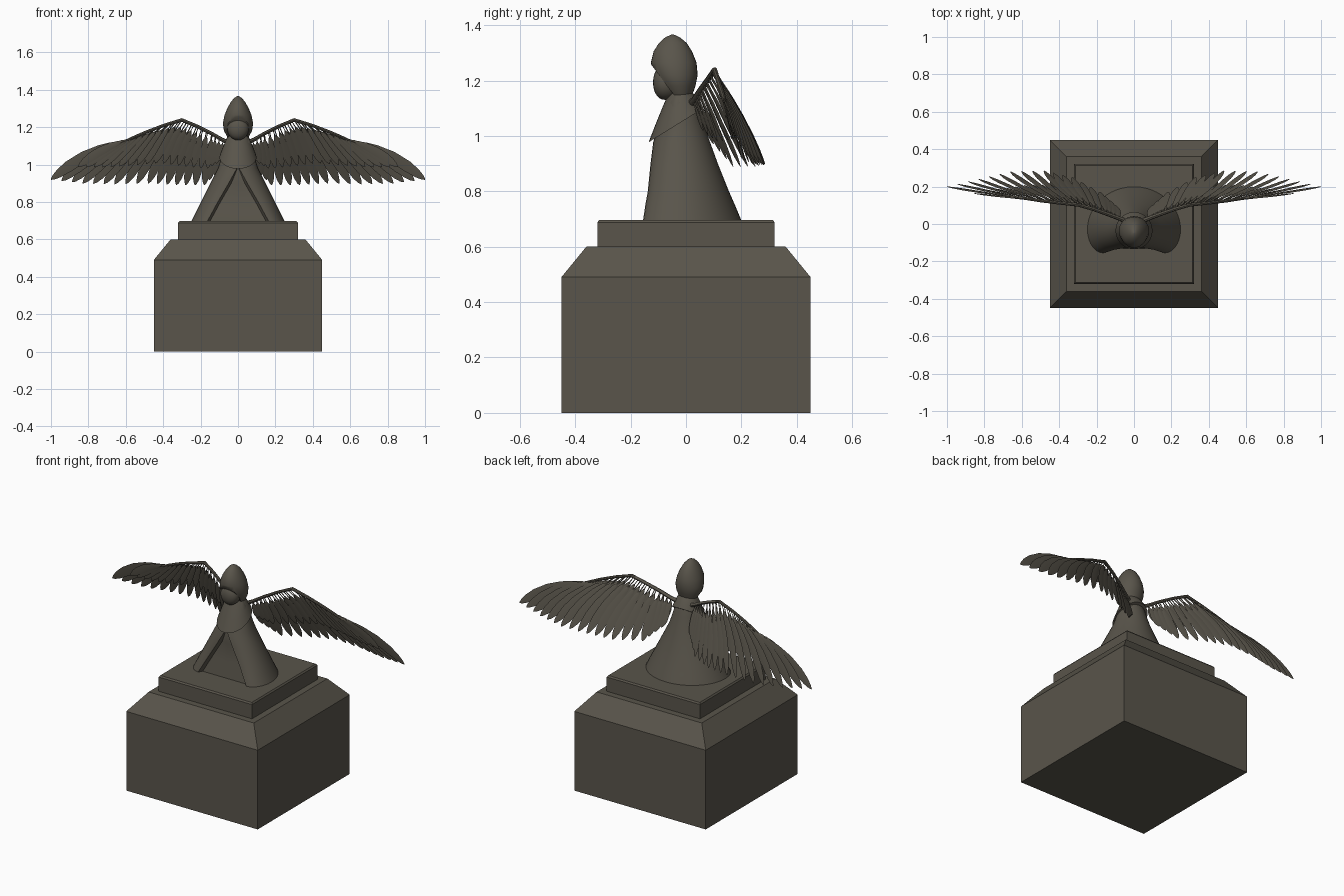
import bpy, bmesh, math
from mathutils import Vector

if "Cube" in bpy.data.objects:
    bpy.data.objects.remove(bpy.data.objects["Cube"])

stone = bpy.data.materials.new("weathered brown stone")
stone.diffuse_color = (0.10, 0.09, 0.07, 1)
stone.use_nodes = True
stone.node_tree.nodes["Principled BSDF"].inputs["Base Color"].default_value = stone.diffuse_color


def finish(bm, name, angle=35, mirror=False):
    bmesh.ops.recalc_face_normals(bm, faces=bm.faces)
    mesh = bpy.data.meshes.new(name)
    bm.to_mesh(mesh)
    bm.free()
    obj = bpy.data.objects.new(name, mesh)
    bpy.context.collection.objects.link(obj)
    mesh.materials.append(stone)
    bpy.ops.object.select_all(action='DESELECT')
    obj.select_set(True)
    bpy.context.view_layer.objects.active = obj
    bpy.ops.object.shade_smooth_by_angle(angle=math.radians(angle))
    if mirror:
        obj.modifiers.new("other side", 'MIRROR')
    return obj


def loft(bm, rings):
    """Skin a list of equal-length closed rings and cap both ends."""
    rows = [[bm.verts.new(p) for p in ring] for ring in rings]
    n = len(rows[0])
    for a, b in zip(rows, rows[1:]):
        for i in range(n):
            j = (i + 1) % n
            bm.faces.new((a[i], a[j], b[j], b[i]))
    bm.faces.new(rows[0])
    bm.faces.new(rows[-1])


def square(r, z):
    return [(-r, -r, z), (r, -r, z), (r, r, z), (-r, r, z)]


def oval(w, front, back, z, n=28):
    c, r = (front + back) / 2, (back - front) / 2
    return [(w * math.cos(2 * math.pi * i / n),
             c + r * math.sin(2 * math.pi * i / n), z) for i in range(n)]


def along(table, u):
    """Linear interpolation through a table of points, u in 0..1."""
    f = u * (len(table) - 1)
    i = min(int(f), len(table) - 2)
    return Vector(table[i]).lerp(Vector(table[i + 1]), f - i)


# pedestal with sloped shoulders, and the slab on top
bm = bmesh.new()
loft(bm, [square(.45, 0), square(.45, .49), square(.36, .6)])
finish(bm, "pedestal", 10)
bm = bmesh.new()
loft(bm, [square(.32, .6), square(.32, .688), square(.313, .697)])
finish(bm, "slab", 10)


# robe: rounded back, cloak edges at the front around a recessed panel
def robe_ring(z, w, back, front, o):
    yc = -0.03
    step = min(.018, o * .6)
    half = []
    for i in range(13):
        a = math.pi / 2 * i / 12
        half.append((w * math.sin(a), yc + (back - yc) * math.cos(a)))
    for i in range(1, 8):
        a = math.pi / 2 * i / 7
        half.append((o + (w - o) * math.cos(a), yc + (front - yc) * math.sin(a)))
    half.append((o - step * .8, front + step * 1.3))
    half.append((0, front + step * 1.3))
    return [(x, y, z) for x, y in half] + [(-x, y, z) for x, y in half[-2:0:-1]]


bm = bmesh.new()
loft(bm, [robe_ring(*r) for r in (
    (.695, .25, .20, -.155, .165), (.75, .223, .177, -.147, .135),
    (.8, .198, .155, -.138, .108), (.9, .147, .115, -.128, .05),
    (.98, .107, .086, -.118, .006), (1.05, .086, .062, -.09, .004),
    (1.12, .07, .04, -.07, .003), (1.16, .05, .02, -.05, .002))])
finish(bm, "robe")

# shoulder cape with a hem dipping to the front
bm = bmesh.new()
neck = oval(.052, -.06, .02, 1.16)
hem = [(x, y, .977 + (y + .135) * .62) for x, y, z in oval(.099, -.135, .064, 0)]
rings = []
for t, bulge in ((0, 0), (.3, .004), (.65, .004), (1, 0)):
    rings.append([Vector(a).lerp(Vector(b), t) + Vector((0, 0, bulge))
                  for a, b in zip(neck, hem)])
loft(bm, rings)
finish(bm, "shoulder_cape")

# hood, cut by a slanted plane for the face opening
bm = bmesh.new()
loft(bm, [oval(w, f, b, z) for z, w, f, b in (
    (1.135, .05, -.055, .018), (1.18, .075, -.092, .034), (1.22, .081, -.117, .042),
    (1.265, .072, -.127, .038), (1.305, .055, -.117, .022),
    (1.335, .038, -.098, .003), (1.356, .02, -.075, -.022), (1.366, .004, -.052, -.044))])
res = bmesh.ops.bisect_plane(bm, geom=bm.verts[:] + bm.edges[:] + bm.faces[:],
                             plane_co=(0, -.126, 1.258), plane_no=(0, -.8, -.6),
                             clear_outer=True)
bmesh.ops.holes_fill(bm, edges=[e for e in bm.edges if e.is_boundary], sides=0)
finish(bm, "hood")

# veiled face
bm = bmesh.new()
bmesh.ops.create_uvsphere(bm, u_segments=24, v_segments=14, radius=1)
for v in bm.verts:
    sy = math.copysign(abs(v.co.y) ** .8, v.co.y)
    v.co = Vector((v.co.x * .058, -.072 + sy * .047, 1.193 + v.co.z * .063))
finish(bm, "face", 60)

# wing arm: tapered tube bent at the wrist
ROOTS = [(.08, .03, 1.13), (.14, .052, 1.165), (.22, .08, 1.205), (.30, .103, 1.238),
         (.40, .113, 1.208), (.50, .125, 1.17), (.57, .135, 1.14)]
TIPS = [(.10, .10, .97), (.18, .17, .89), (.33, .25, .89), (.48, .285, .90),
        (.66, .28, .895), (.83, .24, .90), (1.0, .20, .92)]
bm = bmesh.new()
arm = [(.03, .01, 1.108)] + ROOTS + [(.66, .145, 1.10)]
loft(bm, [[(p[0], p[1] + r * math.cos(k * math.pi / 4), p[2] + r * math.sin(k * math.pi / 4))
           for k in range(8)]
          for p, r in zip(arm, (.014, .012, .011, .010, .010, .009, .009, .008, .003))])
finish(bm, "wing_arms", 40, True)

# feathers: (position along length, half width) with a bare quill at the root
VANE = ((0, .003), (.14, .003), (.22, .013), (.35, .02), (.55, .026),
        (.75, .026), (.88, .020), (.96, .011), (1, .002))


def feather(bm, root, tip, width, bow, twist):
    d = tip - root
    normal = Vector((1, .12, 0)).cross(Vector((0, .5, -1))).normalized()
    if normal.y > 0:
        normal.negate()
    side = d.cross(normal).normalized()
    face = side.cross(d).normalized()
    side = (side + face * twist).normalized()
    up = Vector((bow * .8, 0, bow))
    rings = []
    for t, w in VANE:
        c = root + d * t + up * math.sin(math.pi * t)
        h = .0035 * (1 - .6 * t)
        rings.append([c - side * w * width, c + face * h, c + side * w * width, c - face * h])
    loft(bm, rings)


def feather_row(name, count, length, width, forward):
    bm = bmesh.new()
    for i in range(count):
        u = i / (count - 1)
        root, tip = along(ROOTS, u), along(TIPS, u)
        tip = root.lerp(tip, length)
        shift = Vector((0, -forward, -forward * .4))
        feather(bm, root + shift * .3, tip + shift, width * (.85 + .3 * u),
                .022 * u * length, .25)
    finish(bm, name, 40, True)


feather_row("flight_feathers", 19, 1.0, 1.0, 0)
feather_row("covert_feathers", 20, .66, .8, .014)
